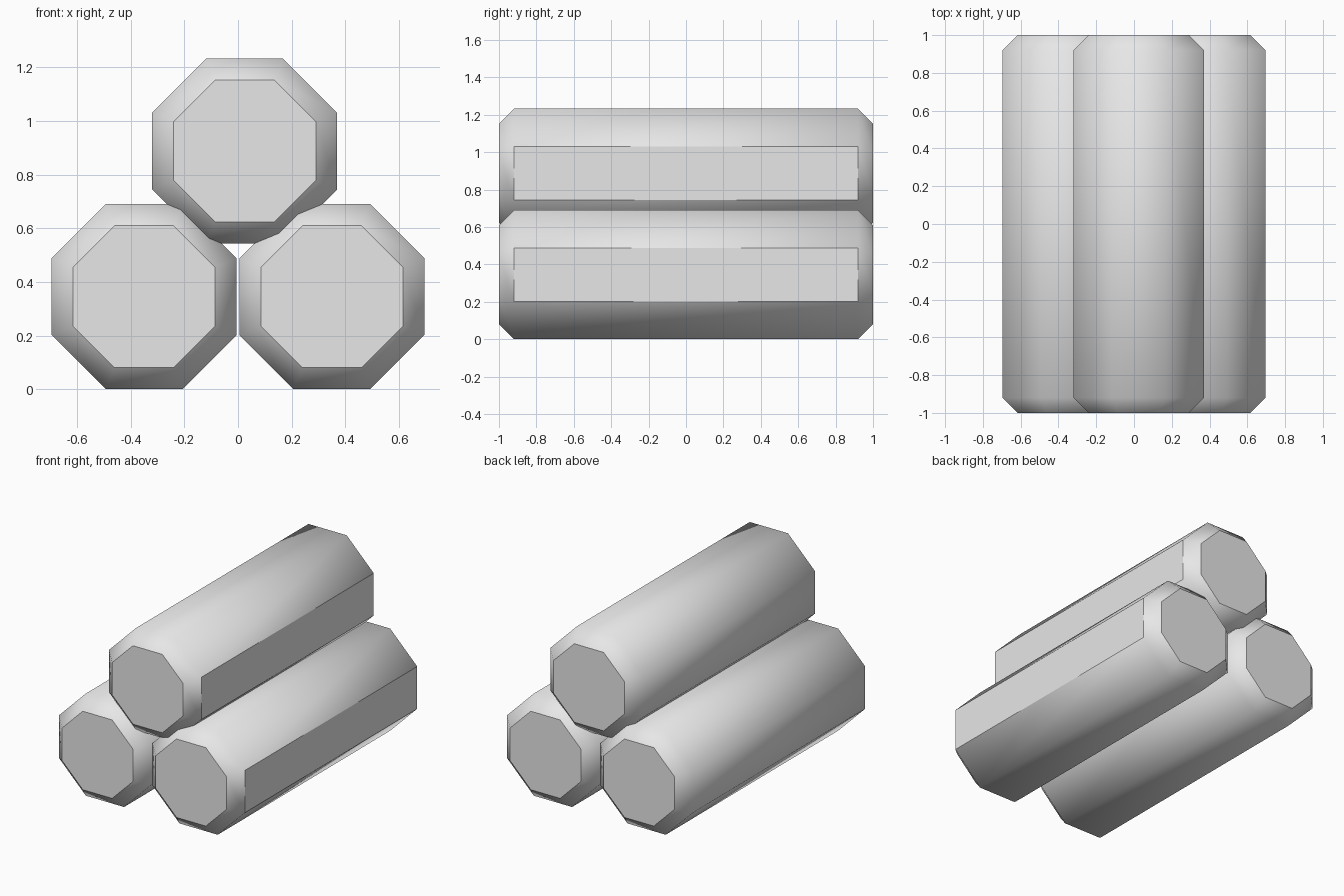
import bpy, bmesh, math
from mathutils import Matrix

cube = bpy.data.objects.get("Cube")
if cube:
    bpy.data.objects.remove(cube, do_unlink=True)

APOTHEM, CHAMFER, LENGTH = 0.345, 0.08, 2.0

grey = bpy.data.materials.new("plain grey")
grey.use_nodes = True
colour = (0.8, 0.8, 0.8, 1)
grey.diffuse_color = colour
grey.node_tree.nodes["Principled BSDF"].inputs["Base Color"].default_value = colour


def make_log(name, x, z, crisp_left):
    """Octagonal log along y with chamfered ends."""
    bm = bmesh.new()
    radius = APOTHEM / math.cos(math.pi / 8)
    bmesh.ops.create_cone(bm, cap_ends=True, segments=8, radius1=radius,
                          radius2=radius, depth=LENGTH)
    bmesh.ops.rotate(bm, verts=bm.verts, matrix=Matrix.Rotation(math.pi / 8, 3, 'Z'))
    bmesh.ops.rotate(bm, verts=bm.verts, matrix=Matrix.Rotation(math.pi / 2, 3, 'X'))

    # chamfered rim at both ends
    rims = [e for e in bm.edges if abs(e.verts[0].co.y - e.verts[1].co.y) < 0.01]
    bmesh.ops.bevel(bm, geom=rims, offset=CHAMFER, offset_type='OFFSET',
                    segments=1, affect='EDGES')
    bm.normal_update()

    # smooth sides, flat end caps
    for face in bm.faces:
        is_cap = abs(face.normal.y) > 0.95
        face.smooth = not is_cap
        if is_cap or (crisp_left and face.normal.x > 0.95):
            for edge in face.edges:
                edge.smooth = False

    mesh = bpy.data.meshes.new(name)
    bm.to_mesh(mesh)
    bm.free()
    mesh.materials.append(grey)
    log = bpy.data.objects.new(name, mesh)
    log.location = (x, 0, z)
    bpy.context.collection.objects.link(log)


# two logs side by side and one resting on top
make_log("bottom_right_log", -0.35, APOTHEM, False)
make_log("bottom_left_log", 0.35, APOTHEM, True)
make_log("top_log", 0.025, 0.888, True)
